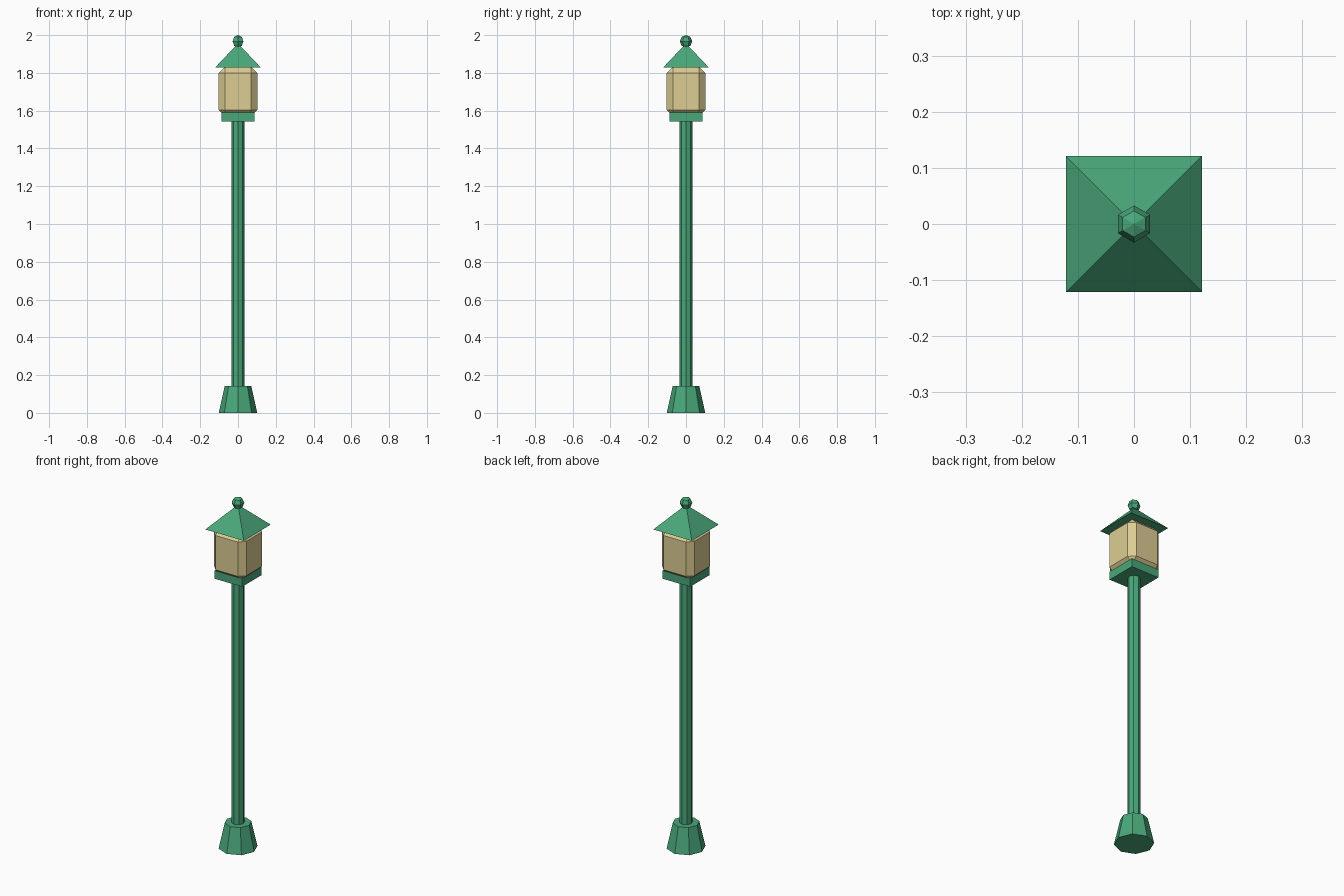
import bpy
import bmesh
from math import pi, radians
from mathutils import Matrix

cube = bpy.data.objects.get("Cube")
if cube:
    bpy.data.objects.remove(cube, do_unlink=True)


def material(name, colour):
    m = bpy.data.materials.new(name)
    m.use_nodes = True
    m.diffuse_color = colour
    m.node_tree.nodes["Principled BSDF"].inputs["Base Color"].default_value = colour
    return m


GREEN = material("green paint", (0.068, 0.39, 0.195, 1))
GLASS = material("cream glass", (0.72, 0.61, 0.29, 1))


def finish(name, bm, mat):
    bmesh.ops.recalc_face_normals(bm, faces=bm.faces)
    mesh = bpy.data.meshes.new(name)
    bm.to_mesh(mesh)
    bm.free()
    mesh.materials.append(mat)
    obj = bpy.data.objects.new(name, mesh)
    bpy.context.collection.objects.link(obj)
    return obj


def frustum(name, sides, r_low, r_high, z_low, z_high, turn=0):
    bm = bmesh.new()
    place = Matrix.Translation((0, 0, (z_low + z_high) / 2)) @ Matrix.Rotation(turn, 4, "Z")
    bmesh.ops.create_cone(bm, cap_ends=True, segments=sides, radius1=r_low,
                          radius2=r_high, depth=z_high - z_low, matrix=place)
    bmesh.ops.remove_doubles(bm, verts=bm.verts, dist=1e-5)
    return finish(name, bm, GREEN)


def box(name, half, z_low, z_high, mat, bevel=0):
    bm = bmesh.new()
    place = Matrix.Translation((0, 0, (z_low + z_high) / 2))
    place = place @ Matrix.Diagonal((2 * half, 2 * half, z_high - z_low, 1))
    bmesh.ops.create_cube(bm, size=1, matrix=place)
    if bevel:
        bmesh.ops.bevel(bm, geom=bm.edges[:], offset=bevel, segments=1,
                        affect="EDGES", profile=0.5)
    return finish(name, bm, mat)


# Foot and post, both octagonal
frustum("foot", 8, 0.102, 0.07, 0, 0.143)
frustum("post", 8, 0.034, 0.034, 0.1, 1.56)

# Lantern: tray, chamfered glass and pyramid roof
box("lantern_tray", 0.087, 1.543, 1.59, GREEN)
box("lantern_glass", 0.102, 1.572, 1.832, GLASS, bevel=0.032)
frustum("lantern_roof", 4, 0.1215 * 2 ** 0.5, 0, 1.828, 1.956, turn=pi / 4)

# Faceted finial with corners towards front and back
bm = bmesh.new()
bmesh.ops.create_uvsphere(bm, u_segments=6, v_segments=4, radius=0.033,
                          matrix=Matrix.Translation((0, 0, 1.967)) @ Matrix.Rotation(radians(0), 4, "Z"))
finish("finial", bm, GREEN)
